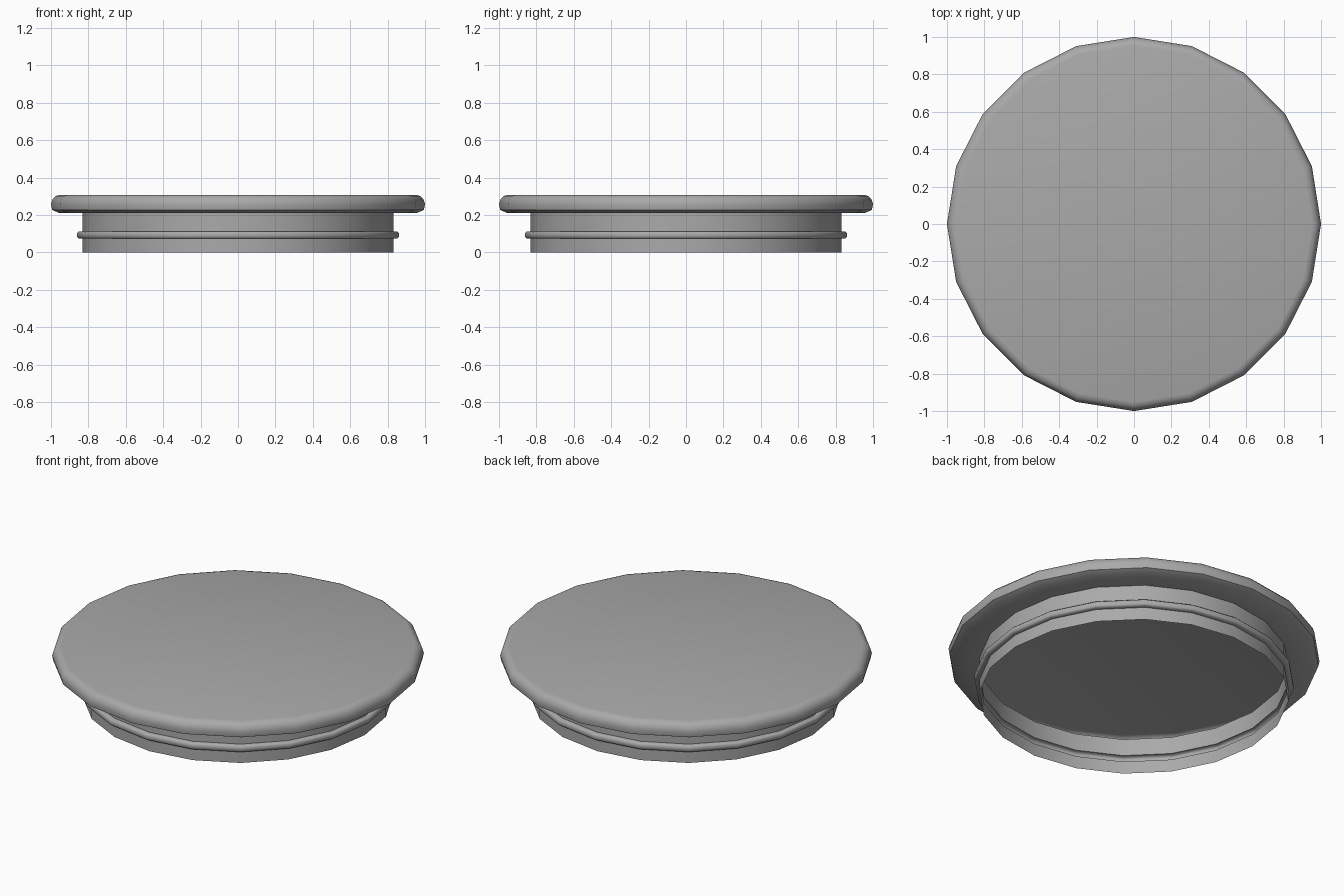
import bpy, bmesh, math

old = bpy.data.objects.get("Cube")
if old:
    bpy.data.objects.remove(old, do_unlink=True)

SIDES = 20

grey = bpy.data.materials.new("plain grey")
grey.use_nodes = True
colour = (0.4, 0.4, 0.4, 1)
grey.diffuse_color = colour
grey.node_tree.nodes["Principled BSDF"].inputs["Base Color"].default_value = colour


def lathe(name, profile):
    """Revolve (radius, height) points upward and cap the last ring."""
    bm = bmesh.new()
    rings = []
    for r, z in profile:
        rings.append([bm.verts.new((r * math.cos(a), r * math.sin(a), z))
                      for a in (i * math.tau / SIDES for i in range(SIDES))])
    for low, high in zip(rings, rings[1:]):
        for i in range(SIDES):
            j = (i + 1) % SIDES
            bm.faces.new((low[i], low[j], high[j], high[i]))
    bm.faces.new(rings[-1])
    mesh = bpy.data.meshes.new(name)
    bm.to_mesh(mesh)
    bm.free()
    mesh.materials.append(grey)
    obj = bpy.data.objects.new(name, mesh)
    bpy.context.collection.objects.link(obj)
    bpy.ops.object.select_all(action='DESELECT')
    bpy.context.view_layer.objects.active = obj
    obj.select_set(True)
    bpy.ops.object.shade_smooth_by_angle(angle=math.radians(50))


# Thin neck, open at the bottom
neck = [(0.832, 0.0), (0.832, 0.074)]

# Raised sealing ridge around the neck
ridge = [(0.852, 0.074), (0.86, 0.082), (0.86, 0.104), (0.852, 0.112), (0.832, 0.112)]

# Overhanging rim, rounded up to the flat top
rim = [(0.832, 0.212), (0.96, 0.212), (0.994, 0.228), (1.0, 0.258),
       (0.992, 0.284), (0.975, 0.302), (0.952, 0.308)]

# The lid is one hollow shell
lathe("lid_shell", neck + ridge + rim)
